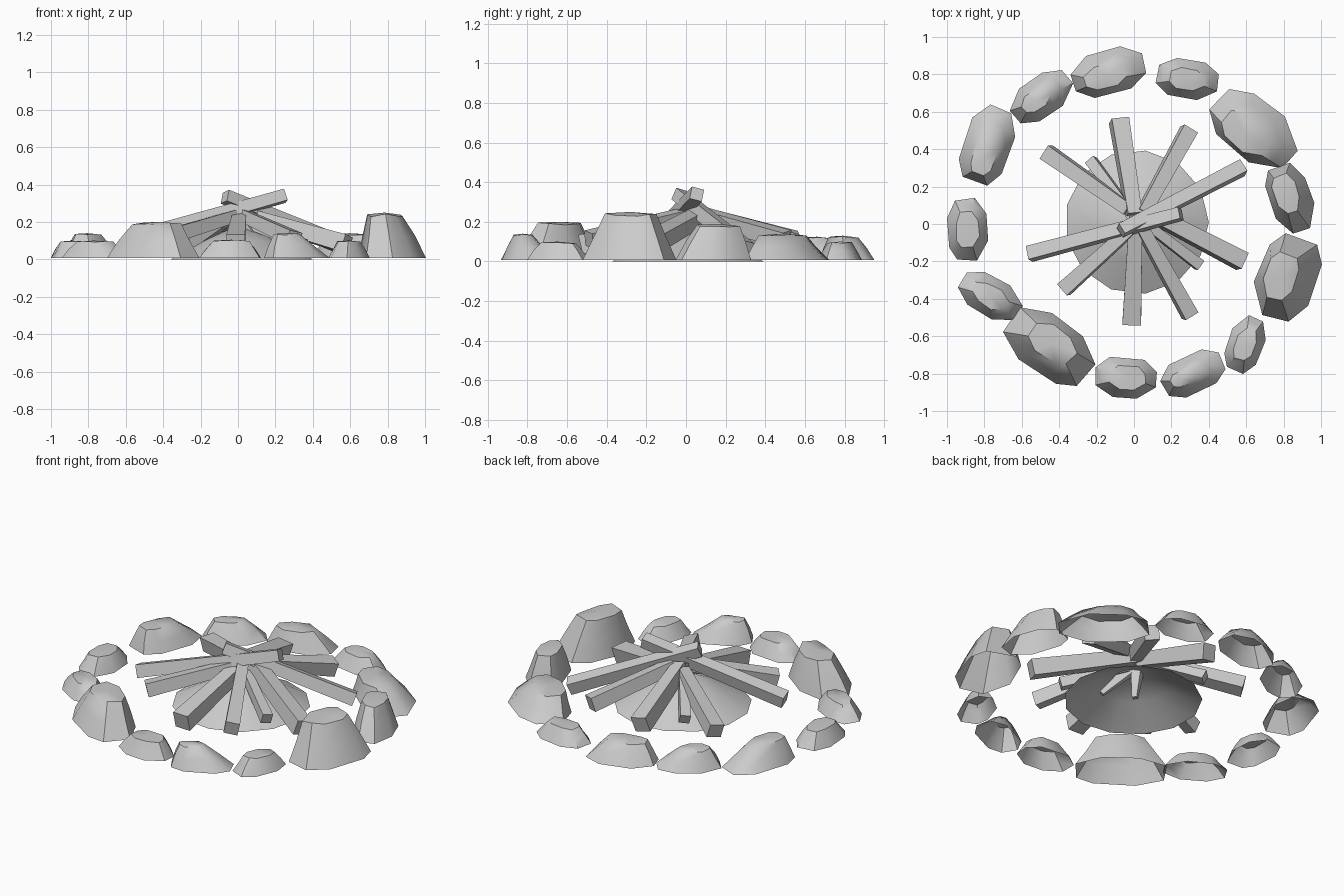
import bpy, bmesh, math, random
from mathutils import Vector, Matrix

random.seed(4)
cube = bpy.data.objects.get("Cube")
if cube:
    bpy.data.objects.remove(cube)

GREY = (0.6, 0.6, 0.6, 1)
mat = bpy.data.materials.new("light_grey")
mat.use_nodes = True
mat.diffuse_color = GREY
mat.node_tree.nodes["Principled BSDF"].inputs["Base Color"].default_value = GREY


def finish(bm, name, smooth_angle=None):
    mesh = bpy.data.meshes.new(name)
    bm.to_mesh(mesh)
    bm.free()
    mesh.materials.append(mat)
    ob = bpy.data.objects.new(name, mesh)
    bpy.context.collection.objects.link(ob)
    if smooth_angle:
        bpy.ops.object.select_all(action='DESELECT')
        ob.select_set(True)
        bpy.context.view_layer.objects.active = ob
        bpy.ops.object.shade_smooth_by_angle(angle=math.radians(smooth_angle))


def shell(rings, apex, name, angle):
    """Open-bottomed shell: stacked rings closed by one top point."""
    bm = bmesh.new()
    rows = [[bm.verts.new(p) for p in ring] for ring in rings]
    n = len(rows[0])
    for low, high in zip(rows, rows[1:]):
        for i in range(n):
            j = (i + 1) % n
            bm.faces.new((low[i], low[j], high[j], high[i]))
    tip = bm.verts.new(apex)
    for i in range(n):
        bm.faces.new((rows[-1][i], rows[-1][(i + 1) % n], tip))
    finish(bm, name, angle)


def stone(name, x, y, half_len, half_wid, turn, height, dx, dy, top_size):
    """Rough eight-sided boulder tapering to a top shifted by dx, dy."""
    def squash(v):
        return math.copysign(abs(v) ** 0.85, v) * 1.04
    rot = Matrix.Rotation(math.radians(turn), 3, 'Z')
    centre = Vector((x, y, 0))
    shift = Vector((dx, dy, 0))
    base, mid, top = [], [], []
    for i in range(8):
        a = math.radians(22.5 + 45 * i + random.uniform(-7, 7))
        p = rot @ Vector((half_len * squash(math.cos(a)),
                          half_wid * squash(math.sin(a)), 0))
        base.append(centre + p + Vector((0, 0, 0.008)))
        mid.append(centre + p * (0.5 + top_size / 2 + random.uniform(-0.01, 0.03))
                   + shift * 0.5 + Vector((0, 0, height * random.uniform(0.48, 0.54))))
        top.append(centre + p * (top_size + random.uniform(-0.04, 0.04)) + shift
                   + Vector((0, 0, height * random.uniform(0.91, 0.98))))
    shell([base, mid, top], centre + shift + Vector((0, 0, height)), name, 45)


# Ring of stones: x, y, half length, half width, turn, height, top shift, top size
STONES = [
    (-0.135, 0.812, 0.20, 0.12, 16, 0.13, -0.02, -0.02, 0.54),
    (0.285, 0.775, 0.168, 0.105, -8, 0.10, 0.0, 0.0, 0.56),
    (0.64, 0.507, 0.255, 0.155, -38, 0.14, -0.045, -0.02, 0.54),
    (0.835, 0.14, 0.19, 0.112, -70, 0.19, -0.02, 0.02, 0.56),
    (0.82, -0.285, 0.235, 0.16, 70, 0.25, -0.035, 0.005, 0.52),
    (0.595, -0.645, 0.155, 0.095, 70, 0.10, 0.0, 0.0, 0.57),
    (0.315, -0.80, 0.175, 0.105, 25, 0.14, -0.055, -0.025, 0.40),
    (-0.045, -0.82, 0.165, 0.11, -5, 0.105, 0.01, 0.0, 0.58),
    (-0.453, -0.654, 0.262, 0.152, -36, 0.20, 0.015, 0.015, 0.54),
    (-0.768, -0.387, 0.178, 0.103, -30, 0.10, 0.0, 0.0, 0.56),
    (-0.89, -0.03, 0.17, 0.108, 92, 0.10, 0.0, 0.0, 0.57),
    (-0.785, 0.42, 0.215, 0.13, 72, 0.14, -0.02, -0.06, 0.48),
    (-0.495, 0.68, 0.18, 0.105, 35, 0.125, -0.03, -0.02, 0.48),
]
for k, spec in enumerate(STONES, 1):
    stone(f"ring_stone_{k}", *spec)

# Ash heap: low open cone
SIDES = 13
heap = []
for radius, z in ((0.385, 0.0), (0.2, 0.1)):
    heap.append([(0.015 + radius * math.cos(math.tau * i / SIDES),
                  0.01 + radius * math.sin(math.tau * i / SIDES), z)
                 for i in range(SIDES)])
shell(heap, (0.015, 0.01, 0.19), "ash_heap", 40)


def log(name, outer, inner, width, roll=0, taper=0.8):
    """Square timber running from its outer end to its inner end."""
    a, b = Vector(outer), Vector(inner)
    axis = b - a
    bm = bmesh.new()
    bmesh.ops.create_cone(bm, cap_ends=True, segments=4,
                          radius1=width / math.sqrt(2),
                          radius2=width * taper / math.sqrt(2), depth=axis.length)
    place = (Matrix.Translation((a + b) / 2)
             @ axis.to_track_quat('Z', 'Y').to_matrix().to_4x4()
             @ Matrix.Rotation(math.radians(45 + roll), 4, 'Z'))
    bmesh.ops.transform(bm, matrix=place, verts=bm.verts)
    finish(bm, name)


# Two long crossed logs on top
log("long_log_1", (-0.56, -0.16, 0.11), (0.25, 0.055, 0.34), 0.075, -15, 0.85)
log("long_log_2", (0.58, 0.302, 0.065), (-0.07, -0.035, 0.335), 0.075, 15, 0.85)

# Logs leaning in around the heap
log("back_left_log", (-0.47, 0.385, 0.10), (-0.03, 0.08, 0.23), 0.085, 10)
log("back_left_stick", (-0.23, 0.34, 0.09), (-0.04, 0.09, 0.22), 0.06, 10)
log("back_log", (-0.08, 0.555, 0.10), (0.0, 0.05, 0.24), 0.095, -12)
log("back_right_log", (0.295, 0.505, 0.11), (0.05, 0.06, 0.24), 0.085, -10)
log("right_log", (0.58, -0.20, 0.08), (0.06, 0.07, 0.23), 0.095, 12)
log("right_stick", (0.35, -0.22, 0.08), (0.05, 0.01, 0.19), 0.06, 8)
log("front_right_log", (0.30, -0.49, 0.11), (0.04, -0.02, 0.23), 0.08, 12)
log("front_log", (-0.012, -0.53, 0.085), (0.01, 0.05, 0.23), 0.10, 0, 0.7)
log("front_left_log", (-0.375, -0.35, 0.12), (-0.02, -0.03, 0.23), 0.08, -8)

# Short stakes driven through the heap
log("centre_stake", (0.0, 0.035, 0.24), (0.01, 0.02, 0.01), 0.07, 0, 0.4)
log("slanted_stake", (0.03, 0.0, 0.19), (0.16, -0.09, 0.03), 0.06, 0, 0.4)
